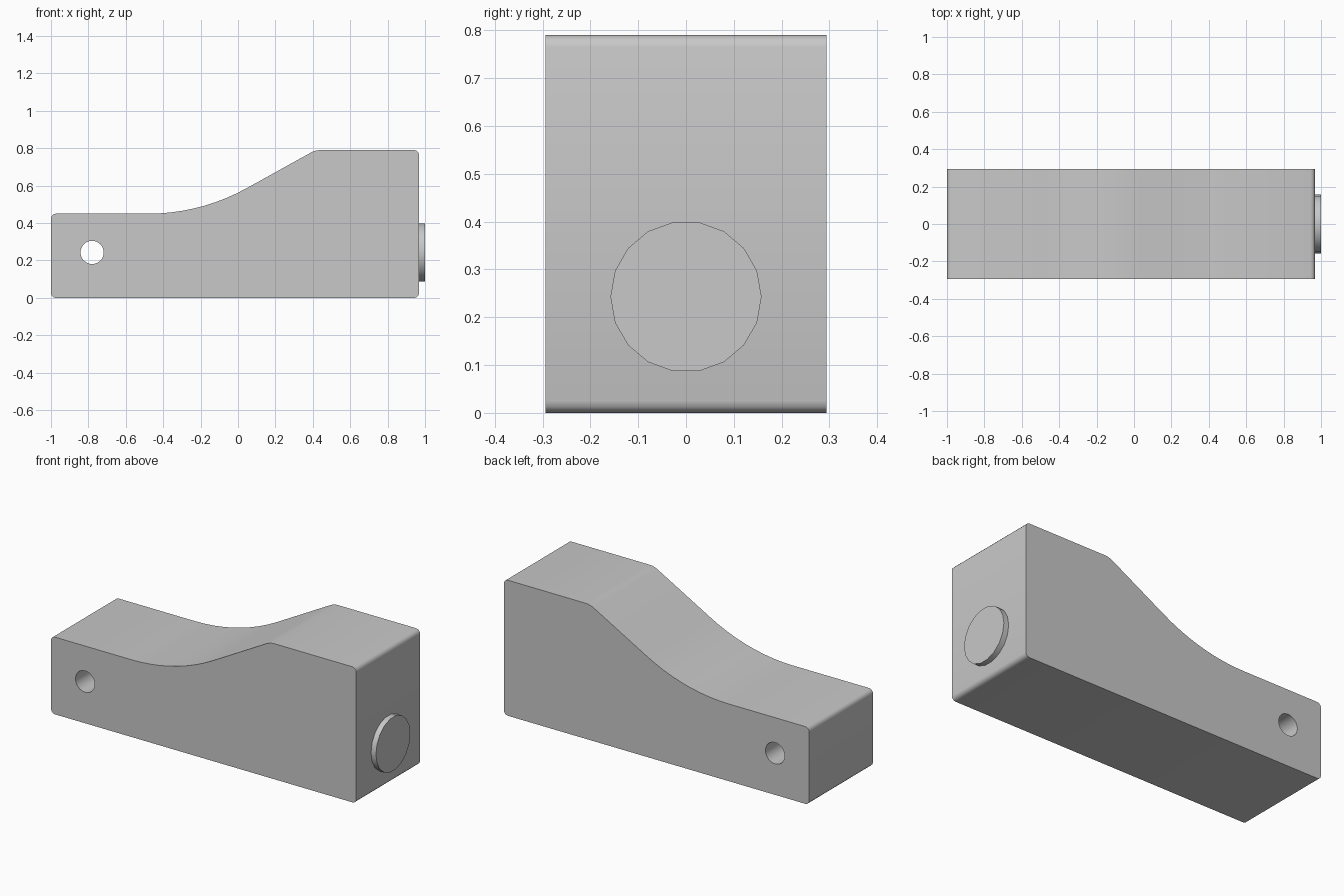
import bpy
import bmesh
from math import radians, sin, tan, pi
from mathutils import Vector, Matrix

if "Cube" in bpy.data.objects:
    bpy.data.objects.remove(bpy.data.objects["Cube"], do_unlink=True)

HALF_DEPTH = 0.294
AXIS_Z = 0.243          # shared height of the hole and the button
RAMP = radians(29)

grey = bpy.data.materials.new("plain grey")
grey.use_nodes = True
grey.diffuse_color = (0.58, 0.58, 0.58, 1)
grey.node_tree.nodes["Principled BSDF"].inputs["Base Color"].default_value = grey.diffuse_color


def fillet(prev, corner, nxt, radius, steps):
    """Points of an arc rounding one profile corner."""
    a, b = (prev - corner).normalized(), (nxt - corner).normalized()
    half = a.angle(b) / 2
    reach = radius / tan(half)
    centre = corner + (a + b).normalized() * radius / sin(half)
    ray0, ray1 = corner + a * reach - centre, corner + b * reach - centre
    sweep = pi - 2 * half
    return [centre + (ray0 * sin(sweep * (1 - i / steps)) + ray1 * sin(sweep * i / steps)) / sin(sweep)
            for i in range(steps + 1)]


def add_object(name, bm):
    bmesh.ops.recalc_face_normals(bm, faces=bm.faces)
    mesh = bpy.data.meshes.new(name)
    bm.to_mesh(mesh)
    bm.free()
    mesh.materials.append(grey)
    obj = bpy.data.objects.new(name, mesh)
    bpy.context.collection.objects.link(obj)
    return obj


def cylinder(name, radius, length, sides, matrix):
    bm = bmesh.new()
    bmesh.ops.create_cone(bm, cap_ends=True, segments=sides, radius1=radius,
                          radius2=radius, depth=length, matrix=matrix)
    return add_object(name, bm)


def smooth(obj):
    bpy.ops.object.select_all(action="DESELECT")
    obj.select_set(True)
    bpy.context.view_layer.objects.active = obj
    bpy.ops.object.shade_smooth_by_angle(angle=radians(35))


# Body: side profile of x, z, fillet radius and fillet steps, extruded in depth
ramp_foot = -0.2
ramp_top = ramp_foot + (0.79 - 0.45) / tan(RAMP)
profile = [(-1, 0, 0.025, 3), (0.968, 0, 0.025, 3), (0.968, 0.79, 0.025, 3),
           (ramp_top, 0.79, 0.1, 3), (ramp_foot, 0.45, 1.09, 9), (-1, 0.45, 0.025, 3)]
corners = [Vector((x, z)) for x, z, _, _ in profile]
bm = bmesh.new()
outline = []
for i, (_, _, radius, steps) in enumerate(profile):
    outline += fillet(corners[i - 1], corners[i], corners[(i + 1) % len(corners)], radius, steps)
side = bm.faces.new([bm.verts.new((p.x, -HALF_DEPTH, p.y)) for p in outline])
swept = bmesh.ops.extrude_face_region(bm, geom=[side])["geom"]
bmesh.ops.translate(bm, vec=(0, 2 * HALF_DEPTH, 0),
                    verts=[g for g in swept if isinstance(g, bmesh.types.BMVert)])
body = add_object("body", bm)

# Round hole through the low end
cutter = cylinder("hole_cutter", 0.062, 1, 32,
                  Matrix.Translation((-0.78, 0, AXIS_Z)) @ Matrix.Rotation(radians(90), 4, "X"))
cut = body.modifiers.new("hole", "BOOLEAN")
cut.operation = "DIFFERENCE"
cut.solver = "EXACT"
cut.object = cutter
bpy.context.view_layer.objects.active = body
bpy.ops.object.modifier_apply(modifier=cut.name)
bpy.data.objects.remove(cutter, do_unlink=True)
smooth(body)

# Raised round button on the tall end
button = cylinder("end_button", 0.158, 0.04, 18,
                  Matrix.Translation((0.98, 0, AXIS_Z)) @ Matrix.Rotation(radians(90), 4, "Y"))
smooth(button)
